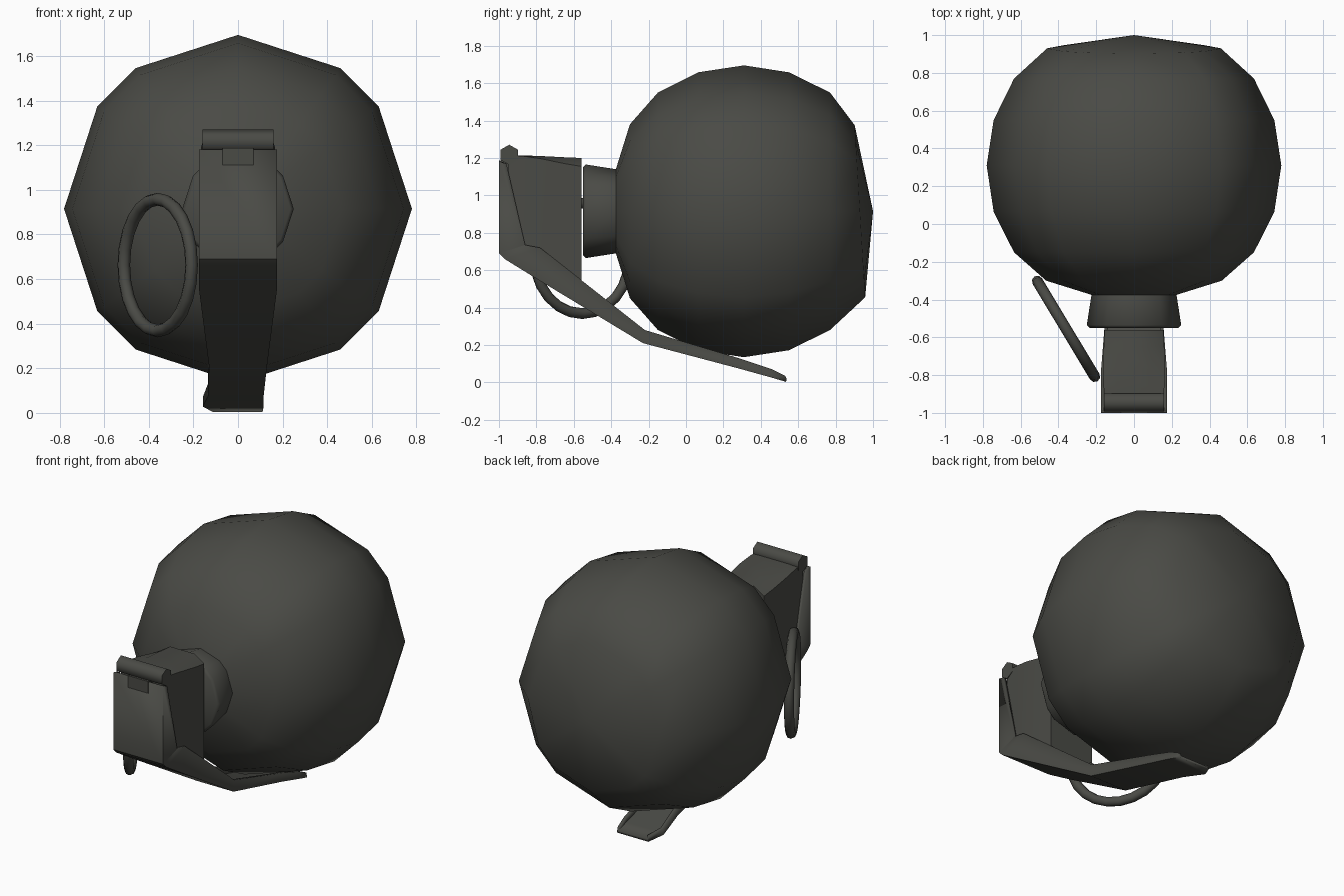
import bpy, bmesh, math
from mathutils import Vector, Matrix

if "Cube" in bpy.data.objects:
    bpy.data.objects.remove(bpy.data.objects["Cube"])

metal = bpy.data.materials.new("dark olive grey")
metal.diffuse_color = (0.068, 0.069, 0.060, 1)
metal.use_nodes = True
metal.node_tree.nodes["Principled BSDF"].inputs["Base Color"].default_value = metal.diffuse_color


def make(name, bm, angle=None):
    """Turn a bmesh into a finished object."""
    bmesh.ops.recalc_face_normals(bm, faces=bm.faces)
    me = bpy.data.meshes.new(name)
    bm.to_mesh(me)
    bm.free()
    me.materials.append(metal)
    ob = bpy.data.objects.new(name, me)
    bpy.context.collection.objects.link(ob)
    if angle:
        bpy.ops.object.select_all(action='DESELECT')
        ob.select_set(True)
        bpy.context.view_layer.objects.active = ob
        bpy.ops.object.shade_smooth_by_angle(angle=math.radians(angle))
    return ob


def bridge(bm, rings, closed=True):
    """Join successive rings of vertices with quads."""
    for a, b in zip(rings, rings[1:]):
        n = len(a)
        for i in range(n if closed else n - 1):
            j = (i + 1) % n
            bm.faces.new((a[i], a[j], b[j], b[i]))


# Body: faceted ball turned around the y axis, with a neck at the front
CZ = 0.915
angles = [q * 90 + a for q in range(4) for a in (0, 36, 54)]
profile = [(-0.55, 0.235), (-0.535, 0.25), (-0.375, 0.225), (-0.30, 0.465),
           (-0.15, 0.635), (0.065, 0.743), (0.31, 0.78), (0.55, 0.743),
           (0.77, 0.635), (0.93, 0.46)]
bm = bmesh.new()
rings = []
for k, (y, r) in enumerate(profile):
    tilt = 0.028 if k == len(profile) - 1 else 0
    rings.append([bm.verts.new((r * math.cos(math.radians(a)),
                                y - tilt * math.sin(math.radians(a)),
                                CZ + r * math.sin(math.radians(a)))) for a in angles])
bridge(bm, rings)
bm.faces.new(rings[0])
pole = bm.verts.new((0, 1.0, CZ))
last = rings[-1]
for i in range(len(last)):
    bm.faces.new((last[i], last[(i + 1) % len(last)], pole))
make("body", bm, 60)

# Fuse head: block whose top becomes an arch towards the neck
bm = bmesh.new()
rings = []
for y, w, low, top, drop in [(-0.95, 0.155, 0.95, 1.215, 0.0), (-0.87, 0.16, 0.69, 1.215, 0.005),
                             (-0.77, 0.165, 0.66, 1.215, 0.02), (-0.65, 0.16, 0.59, 1.215, 0.045),
                             (-0.56, 0.155, 0.52, 1.215, 0.06)]:
    section = [(-w, low), (w, low), (w, top - drop), (w * 0.55, top - drop * 0.25),
               (-w * 0.55, top - drop * 0.25), (-w, top - drop)]
    rings.append([bm.verts.new((x, y, z)) for x, z in section])
bridge(bm, rings)
bm.faces.new(rings[0])
bm.faces.new(rings[-1])
make("fuse_head", bm, 40)

# Safety lever: folded channel following the head and the underside of the ball
stations = [  # outer y, z / flange edge y, z / left and right x
    (-1.00, 1.18, -0.96, 1.17, -0.175, 0.175),
    (-1.00, 0.69, -0.86, 0.735, -0.175, 0.175),
    (-0.97, 0.66, -0.86, 0.735, -0.175, 0.175),
    (-0.80, 0.555, -0.78, 0.72, -0.175, 0.175),
    (-0.23, 0.21, -0.22, 0.28, -0.13, 0.13),
    (0.28, 0.075, 0.28, 0.13, -0.135, 0.115),
    (0.45, 0.028, 0.46, 0.07, -0.158, 0.115),
    (0.535, 0.003, 0.53, 0.035, -0.11, 0.11)]
bm = bmesh.new()
rings = [[bm.verts.new(p) for p in ((l, yi, zi), (l, yo, zo), (r, yo, zo), (r, yi, zi))]
         for yo, zo, yi, zi, l, r in stations]
bmesh.ops.remove_doubles(bm, verts=[], dist=0)
bridge(bm, rings, closed=False)
lever = make("safety_lever", bm, 40)
# make the faces point outwards so the thickness grows inwards
front = min(lever.data.polygons, key=lambda f: f.center.y)
if front.normal.y > 0:
    lever.data.flip_normals()
solid = lever.modifiers.new("thickness", 'SOLIDIFY')
solid.thickness = 0.018
solid.offset = -1

# Hinge pin: six-sided bar across the top of the lever
bm = bmesh.new()
bmesh.ops.create_cone(bm, cap_ends=True, segments=6, radius1=0.054, radius2=0.054, depth=0.32,
                      matrix=Matrix.Translation((0, -0.945, 1.217)) @ Matrix.Rotation(math.pi / 2, 4, 'Y')
                      @ Matrix.Rotation(math.pi / 2, 4, 'Z'))
make("hinge_pin", bm, 65)

# Hinge tab between lever plate and pin
bm = bmesh.new()
bmesh.ops.create_cube(bm, size=1, matrix=Matrix.Translation((0, -0.975, 1.15))
                      @ Matrix.Diagonal((0.14, 0.052, 0.075, 1)))
make("hinge_tab", bm)

# Pull ring: torus standing upright beside the head
bm = bmesh.new()
d, up = Vector((-0.515, 0.857, 0)), Vector((0, 0, 1))
normal = d.cross(up)
centre = Vector((-0.36, -0.555, 0.663))
rings = []
for i in range(24):
    t = i * math.tau / 24
    radial = d * math.cos(t) + up * math.sin(t)
    rings.append([bm.verts.new(centre + radial * (0.295 + 0.029 * math.cos(s)) + normal * 0.029 * math.sin(s))
                  for s in (k * math.tau / 8 for k in range(8))])
bridge(bm, rings + [rings[0]])
make("pull_ring", bm, 60)
